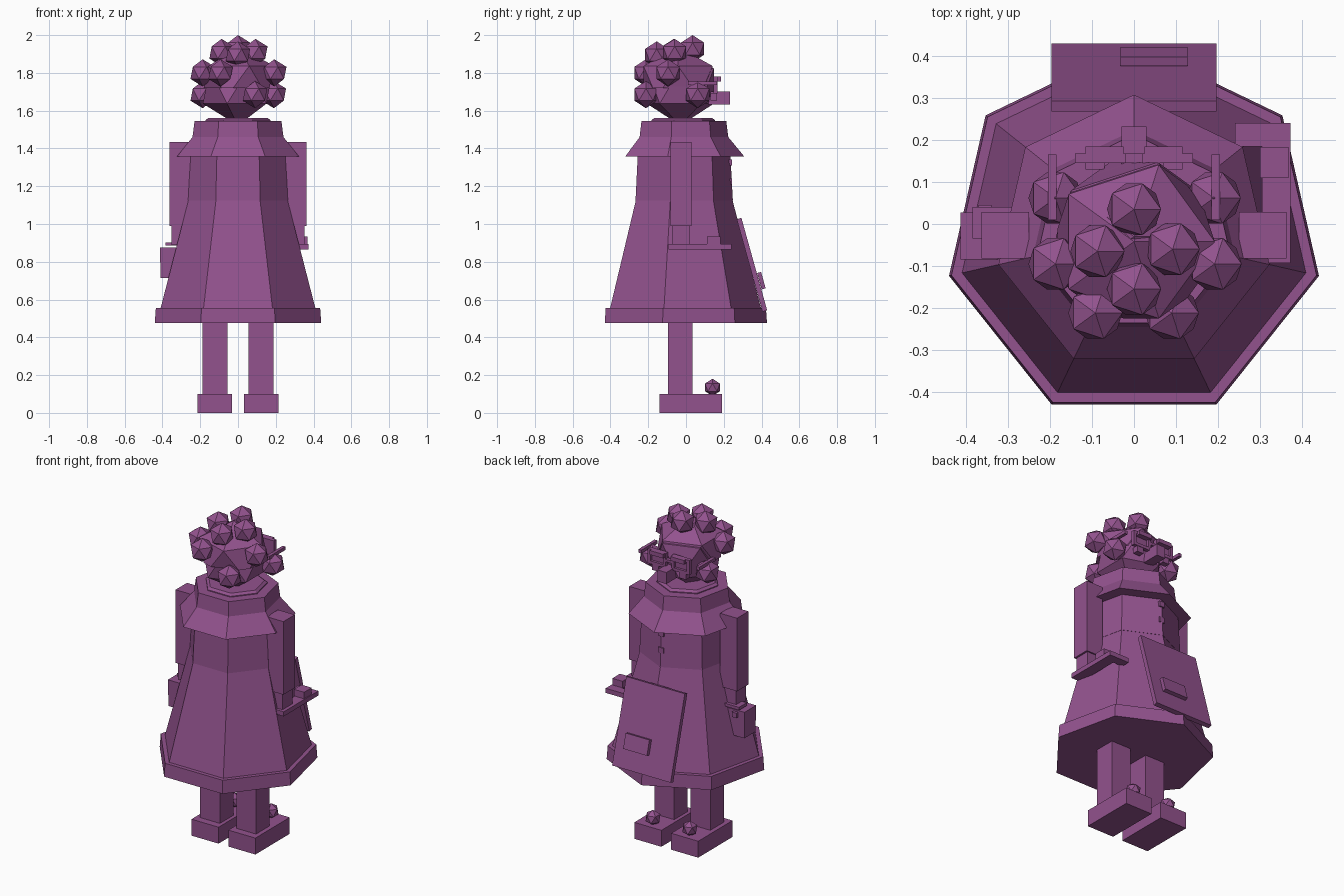
import bpy, bmesh, math
from mathutils import Matrix, Vector

if "Cube" in bpy.data.objects:
    bpy.data.objects.remove(bpy.data.objects["Cube"])

plum = bpy.data.materials.new("plum")
plum.diffuse_color = (0.29, 0.085, 0.27, 1)
plum.use_nodes = True
plum.node_tree.nodes["Principled BSDF"].inputs["Base Color"].default_value = plum.diffuse_color
CY = -0.023  # body axis in y


def finish(name, bm):
    bmesh.ops.recalc_face_normals(bm, faces=bm.faces)
    me = bpy.data.meshes.new(name)
    bm.to_mesh(me)
    bm.free()
    me.materials.append(plum)
    ob = bpy.data.objects.new(name, me)
    bpy.context.collection.objects.link(ob)
    return ob


def box(name, x, y, z, tilt=0.0, taper=1.0):
    """Box from (min, max) ranges, narrowed at the bottom, tilted about x."""
    bm = bmesh.new()
    bmesh.ops.create_cube(bm, size=1)
    size = Vector((x[1] - x[0], y[1] - y[0], z[1] - z[0]))
    mid = Vector((x[0] + x[1], y[0] + y[1], z[0] + z[1])) / 2
    for v in bm.verts:
        if v.co.z < 0:
            v.co.x *= taper
            v.co.y *= taper
        v.co = Vector(a * b for a, b in zip(v.co, size))
    bm.transform(Matrix.Translation(mid) @ Matrix.Rotation(tilt, 4, 'X'))
    return finish(name, bm)


def seven_sided(name, profile):
    """Seven-sided solid through (radius, height) steps, one corner facing +y."""
    bm = bmesh.new()
    rings = []
    for r, z in profile:
        angles = [math.pi / 2 + i * math.tau / 7 for i in range(7)]
        rings.append([bm.verts.new((r * math.cos(a), CY + r * math.sin(a), z)) for a in angles])
    for low, high in zip(rings, rings[1:]):
        for i in range(7):
            j = (i + 1) % 7
            bm.faces.new((low[i], low[j], high[j], high[i]))
    bm.faces.new(rings[0])
    bm.faces.new(rings[-1])
    return finish(name, bm)


def ball(name, centre, radius, squash=1.0, cut=None):
    """Twenty-sided ball, optionally flattened and cut off below a height."""
    bm = bmesh.new()
    bmesh.ops.create_icosphere(bm, subdivisions=1, radius=radius)
    bm.transform(Matrix.Translation(centre) @ Matrix.Diagonal((1, 1, squash, 1)))
    if cut is not None:
        geom = bm.verts[:] + bm.edges[:] + bm.faces[:]
        bmesh.ops.bisect_plane(bm, geom=geom, plane_co=(0, 0, cut), plane_no=(0, 0, -1), clear_outer=True)
        bmesh.ops.holes_fill(bm, edges=[e for e in bm.edges if e.is_boundary])
    return finish(name, bm)


def frame(name, cx, cz, w, h, bar, y):
    """Rectangular spectacle rim with a thin lens."""
    for s in (-1, 1):
        e = cx + s * (w - bar) / 2
        box(name + "_side", (e - bar / 2, e + bar / 2), y, (cz - h / 2, cz + h / 2))
        e = cz + s * (h - bar) / 2
        box(name + "_bar", (cx - w / 2, cx + w / 2), y, (e - bar / 2, e + bar / 2))
    box(name + "_lens", (cx - w / 2, cx + w / 2), (y[0], y[0] + 0.008), (cz - h / 2, cz + h / 2))


# Dress, hem, bodice, cape and collar
seven_sided("hem", [(0.452, 0.475), (0.446, 0.555)])
seven_sided("skirt", [(0.424, 0.54), (0.268, 1.13)])
seven_sided("bodice", [(0.271, 1.125), (0.256, 1.40)])
seven_sided("cape", [(0.331, 1.358), (0.247, 1.46), (0.236, 1.545)])
seven_sided("collar", [(0.178, 1.53), (0.176, 1.55), (0.16, 1.562)])

# Legs and shoes with pompoms
for s, side in ((-1, "left"), (1, "right")):
    def span(a, b):
        return tuple(sorted((s * a, s * b)))
    box(side + "_leg", span(0.055, 0.188), (-0.095, 0.035), (0.09, 0.50))
    box(side + "_shoe", span(0.033, 0.215), (-0.14, 0.19), (0, 0.1))
    ball(side + "_shoe_pompom", (s * 0.124, 0.14, 0.135), 0.046)
    # Arms and hands
    box(side + "_arm", span(0.25, 0.363), (-0.082, 0.028), (0.99, 1.435))
    box(side + "_hand", span(0.26, 0.352), (-0.075, 0.02), (0.89, 1.0))
    # Spectacles, brows and temples
    frame(side + "_rim", s * 0.08, 1.735, 0.12, 0.09, 0.018, (0.145, 0.168))
    box(side + "_brow", span(0.025, 0.115), (0.15, 0.185), (1.755, 1.78))
    box(side + "_temple", span(0.185, 0.205), (0.01, 0.165), (1.735, 1.755))
    box(side + "_cheek", span(0.07, 0.115), (0.13, 0.165), (1.655, 1.69))

box("spectacle_bridge", (-0.025, 0.025), (0.145, 0.168), (1.73, 1.745))
box("nose", (-0.03, 0.03), (0.12, 0.232), (1.632, 1.702))

# Head and hair
ball("head", (0, -0.03, 1.73), 0.208)
ball("hair_cap", (0, -0.042, 1.755), 0.215, 0.85, 1.72)
curls = [(0, 0.035, 1.928), (-0.087, -0.065, 1.908), (0.092, -0.06, 1.908), (0, -0.155, 1.895),
         (-0.187, 0.062, 1.685), (0.19, 0.062, 1.685), (-0.187, -0.095, 1.80),
         (0.192, -0.095, 1.80), (-0.092, -0.212, 1.80), (0.09, -0.212, 1.685)]
for c in curls:
    ball("hair_curl", c, 0.072)

# Apron with a pocket, leaning on the skirt
tilt = math.atan2(0.135, 0.485)
box("apron", (-0.197, 0.197), (0.336, 0.362), (0.53, 1.038), tilt)
box("apron_pocket", (-0.032, 0.128), (0.388, 0.410), (0.655, 0.745), tilt)

# Bodice buttons
for z in (1.225, 1.325):
    box("button", (-0.017, 0.017), (0.215, 0.243), (z - 0.016, z + 0.016))

# Handbag with handle and clasp
box("handbag", (-0.413, -0.30), (-0.085, 0.027), (0.715, 0.875), taper=0.95)
box("handbag_handle", (-0.385, -0.28), (-0.035, 0.04), (0.885, 0.903))
box("handbag_clasp", (-0.37, -0.34), (0.02, 0.045), (0.835, 0.865))

# Tray with a small parcel
box("tray", (0.305, 0.373), (-0.093, 0.24), (0.865, 0.893))
box("tray_end", (0.24, 0.373), (0.185, 0.24), (0.865, 0.893))
box("parcel", (0.30, 0.368), (0.11, 0.183), (0.89, 0.933))
